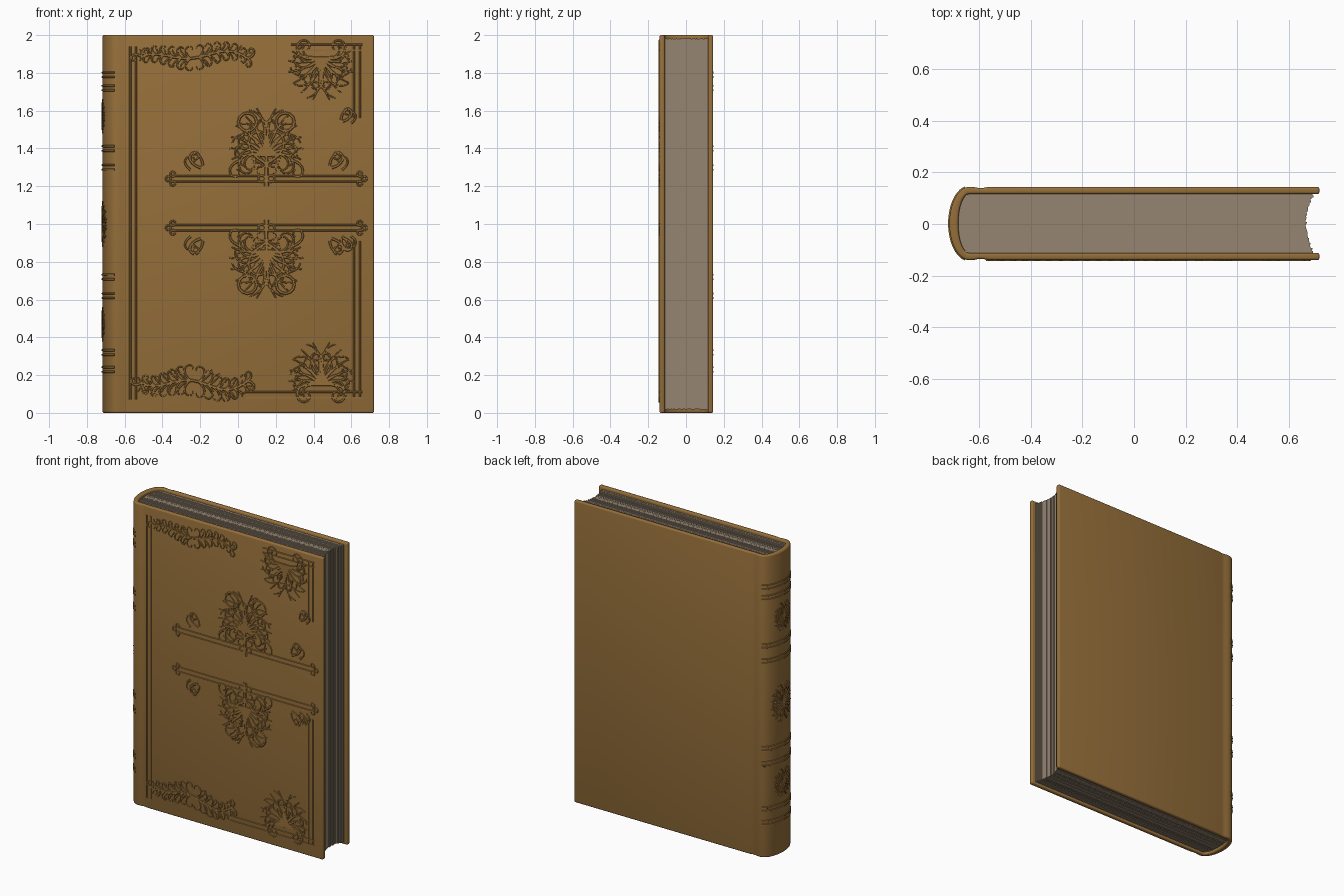
import bpy, bmesh, math, random
from math import sin, cos, pi, radians

if "Cube" in bpy.data.objects:
    bpy.data.objects.remove(bpy.data.objects["Cube"])

random.seed(4)
B, BI = 0.142, 0.114        # outer / inner half thickness of the case
SX, SA, SAI = -0.64, 0.077, 0.042   # spine centre and outer / inner bulge
SHIFT = 0.002


def material(name, rgb):
    m = bpy.data.materials.new(name)
    m.diffuse_color = (*rgb, 1)
    m.use_nodes = True
    m.node_tree.nodes["Principled BSDF"].inputs["Base Color"].default_value = m.diffuse_color
    return m


LEATHER = material("brown_leather", (0.30, 0.158, 0.042))
PAPER = material("aged_paper", (0.30, 0.235, 0.165))


def finish(bm, name, mat, smooth=True):
    bmesh.ops.recalc_face_normals(bm, faces=bm.faces)
    me = bpy.data.meshes.new(name)
    bm.to_mesh(me)
    bm.free()
    ob = bpy.data.objects.new(name, me)
    bpy.context.collection.objects.link(ob)
    me.materials.append(mat)
    if smooth:
        bpy.ops.object.select_all(action='DESELECT')
        ob.select_set(True)
        bpy.context.view_layer.objects.active = ob
        bpy.ops.object.shade_smooth_by_angle(angle=radians(40))
    return ob


# Case: two boards joined by a rounded spine, one C-shaped profile
def spine_arc(a, b, n=26):
    return [(SX - a * cos(t), b * sin(t)) for t in
            [pi / 2 - pi * i / n for i in range(n + 1)]]


hinge = [(0.72, B), (-0.565, B), (-0.585, B - 0.004), (-0.605, B - 0.004), (-0.622, B)]
outer = hinge + spine_arc(SA, B) + [(x, -y) for x, y in reversed(hinge)]
inner = [(0.72, BI)] + spine_arc(SAI, BI) + [(0.72, -BI)]
bm = bmesh.new()
face = bm.faces.new([bm.verts.new((x, y + SHIFT, 0)) for x, y in outer + inner[::-1]])
ext = bmesh.ops.extrude_face_region(bm, geom=[face])
for v in ext["geom"]:
    if isinstance(v, bmesh.types.BMVert):
        v.co.z = 2.0
bmesh.ops.recalc_face_normals(bm, faces=bm.faces)
sharp = [e for e in bm.edges if e.calc_face_angle(0) > radians(50)]
bmesh.ops.bevel(bm, geom=sharp, offset=0.009, segments=3, profile=0.5,
                affect='EDGES', clamp_overlap=True)
finish(bm, "case", LEATHER)

# Page block: thin gatherings, hollow fore edge, rounded back, uneven trim
bm = bmesh.new()
N = 36
for i in range(N):
    y0, y1 = [-BI + 2 * BI * k / N for k in (i, i + 1)]
    s = (y0 + y1) / 2 / BI
    xl = SX - (SAI + 0.002) * math.sqrt(1 - s * s)
    xr = 0.668 + 0.03 * s * s + random.uniform(-0.003, 0.003)
    zb, zt = [0.016 + random.uniform(0, 0.006) for _ in range(2)]
    zt = 2 - zt
    ring = [bm.verts.new((x, y + SHIFT, z)) for x, z in
            ((xl, zb), (xr, zb), (xr, zt), (xl, zt)) for y in (y0, y1)]
    for q in ((0, 2, 4, 6), (1, 3, 5, 7), (0, 1, 3, 2), (2, 3, 5, 4), (4, 5, 7, 6), (6, 7, 1, 0)):
        bm.faces.new([ring[k] for k in q])
finish(bm, "page_block", PAPER, False)


# Raised tooling: tapered ridges laid on a surface given by a mapping
def on_front(u, z, h):
    return (u, -B - h + SHIFT, z)


def on_spine(u, z, h):
    t = u / 0.12
    return (SX - (SA + h) * cos(t), (B + h) * sin(t) + SHIFT, z)


def ridge(bm, pts, w, h, place, taper=True):
    rings, n = [], len(pts) - 1
    for i, (x, z) in enumerate(pts):
        a, b = pts[max(i - 1, 0)], pts[min(i + 1, n)]
        dx, dz = b[0] - a[0], b[1] - a[1]
        d = math.hypot(dx, dz) or 1
        nx, nz = -dz / d, dx / d
        k = w * (1 - 0.55 * i / n if taper else 1)
        rings.append([bm.verts.new(place(x + nx * k * o, z + nz * k * o, e)) for o, e in
                      ((-1, -0.002), (-0.5, h), (0.5, h), (1, -0.002))])
    for r, s in zip(rings, rings[1:]):
        for j in range(4):
            bm.faces.new((r[j], r[(j + 1) % 4], s[(j + 1) % 4], s[j]))
    bm.faces.new(rings[0])
    bm.faces.new(rings[-1])


class Tooling:
    """Collects strokes; flip mirrors them about the height z = flip / 2."""

    def __init__(self, place, flip=None, h=0.0045):
        self.bm, self.place, self.flip, self.h = bmesh.new(), place, flip, h

    def stroke(self, pts, w=0.008, taper=True):
        if self.flip:
            pts = [(x, self.flip - z) for x, z in pts]
        ridge(self.bm, pts, w, self.h, self.place, taper)

    def tendril(self, x, z, ang, length, curl, w=0.008, n=16):
        pts = [(x, z)]
        for i in range(n):
            a = radians(ang + curl * ((i + 0.5) / n) ** 2)
            x, z = x + cos(a) * length / n, z + sin(a) * length / n
            pts.append((x, z))
        self.stroke(pts, w)
        return pts

    def ring(self, x, z, r, w=0.006):
        self.stroke([(x + r * cos(i * pi / 6), z + r * sin(i * pi / 6)) for i in range(13)], w, False)

    def bar(self, x0, z0, x1, z1):
        d = math.hypot(x1 - x0, z1 - z0)
        tx, tz = (x1 - x0) / d, (z1 - z0) / d
        for o in (-0.015, 0.015):
            self.stroke([(x0 - tz * o, z0 + tx * o), (x1 - tz * o, z1 + tx * o)], 0.006, False)

    def knob(self, x, z, s=1):
        for dx, dz in ((0, 0.024), (0, -0.024), (0.024 * s, 0)):
            self.ring(x + dx, z + dz, 0.013)

    def palmette(self, x, z, up, r, petals=5, spread=105):
        # mirrored fan of curling leaves, each a pair of ridges
        for k in range(petals + 1):
            f = k / petals
            for s in (-1, 1):
                a = up + s * spread * f * 0.8
                ln = r * (1.05 - 0.3 * f)
                self.tendril(x, z, a, ln, s * 35, r * 0.036)
                self.tendril(x, z, a - s * 9, ln * 1.1, s * (90 + 130 * f), r * 0.036)
                bx, bz = x + cos(radians(a)) * r * 0.35, z + sin(radians(a)) * r * 0.35
                self.tendril(bx, bz, a + s * 18, ln * 0.6, -s * 170, r * 0.03)

    def volute(self, x, z, s, size):
        # small double scroll, s = side it opens to
        self.tendril(x - s * size * 0.8, z - size * 0.6, 90 - s * 70, size * 4.2, s * 520, 0.009, 26)
        self.tendril(x - s * size, z - size * 0.4, 90 - s * 10, size * 3.2, -s * 330, 0.008, 20)
        self.tendril(x + s * size * 0.2, z - size * 0.8, 90 - s * 50, size * 2, s * 200)

    def vine(self, z, sc):
        # wavy stem with curling leaves on both sides
        stem = [(-0.51 + 0.56 * t, z + sc * (0.035 * cos(t * 7) - 0.06 * (2 * t - 1) ** 2))
                for t in [i / 24 for i in range(25)]]
        self.stroke(stem, 0.009, False)
        for i in range(1, 24, 2):
            x, zz = stem[i]
            g = 1 - abs(i - 12) / 26
            d = -1 if i > 12 else 1
            for s in (-1, 1):
                a = 90 - 90 * d + s * d * 45
                self.tendril(x, zz, a + 180, 0.12 * g * sc, s * d * 240, 0.007)
                self.tendril(x, zz, a + 180 - s * d * 20, 0.085 * g * sc, s * d * 60, 0.007)
        for x, zz, a in ((*stem[0], 150), (*stem[-1], 20)):
            self.tendril(x, zz, a, 0.12, 380, 0.009, 20)
            self.tendril(x, zz, a - 60, 0.09, -300, 0.008)

    def done(self, name):
        finish(self.bm, name, LEATHER)


# Central ornaments above and below the title space
for name, flip in (("upper_centre_ornament", None), ("lower_centre_ornament", 2.22)):
    t = Tooling(on_front, flip)
    t.bar(-0.35, 1.24, 0.65, 1.24)
    t.knob(-0.345, 1.24, -1)
    t.knob(0.645, 1.24)
    t.palmette(0.15, 1.36, 90, 0.25)
    t.palmette(0.15, 1.30, 90, 0.11, 3)
    t.stroke([(0.15, 1.20), (0.15, 1.38)], 0.016)
    for s in (-1, 1):
        t.ring(0.15 + s * 0.1, 1.54, 0.048, 0.009)
        t.ring(0.15 + s * 0.025, 1.24, 0.018)
        t.tendril(0.15, 1.32, 90 - s * 60, 0.40, s * 420, 0.011, 28)
        t.tendril(0.15, 1.36, 90 - s * 75, 0.28, -s * 260, 0.010, 20)
        t.tendril(0.15 + s * 0.13, 1.34, 90 - s * 110, 0.2, -s * 330, 0.009, 20)
        t.volute(0.15 + s * 0.39, 1.33, s, 0.055)
    t.done(name)

# Corner ornaments with their frame lines
for name, flip, drop in (("top_corner_ornament", None, 1.56), ("bottom_corner_ornament", 2.03, 1.12)):
    t = Tooling(on_front, flip)
    t.palmette(0.44, 1.88, -90, 0.22, 5, 115)
    for s in (-1, 1):
        t.tendril(0.44, 1.88, -90 + s * 80, 0.3, s * 360, 0.010, 24)
        t.tendril(0.44, 1.85, -90 + s * 60, 0.2, -s * 300, 0.009, 20)
    t.bar(0.28 if not flip else 0.04, 1.935, 0.66, 1.935)
    t.bar(0.63, 1.95, 0.63, drop)
    t.volute(0.59, drop + 0.01, 1, 0.045)
    t.done(name)

# Leafy vines beside the hinge and the long hinge rule
for name, flip, z, sc in (("top_vine", None, 1.91, 0.95), ("bottom_vine", 2.0, 1.87, 1.2)):
    t = Tooling(on_front, flip)
    t.vine(z, sc)
    t.done(name)
t = Tooling(on_front)
t.bar(-0.555, 0.07, -0.555, 1.94)
t.done("hinge_rule")

# Spine bands and spine ornaments
t = Tooling(on_spine)
for z in (1.79, 1.72, 1.40, 1.30, 0.72, 0.62, 0.32, 0.23):
    for dz in (-0.012, 0.012):
        t.stroke([(0.165 * i / 10, z + dz) for i in range(-10, 11)], 0.007, False)
t.done("spine_bands")
t = Tooling(on_spine)
for z, r in ((1.57, 0.09), (1.0, 0.12), (0.47, 0.09)):
    for up in (90, -90):
        t.palmette(0, z, up, r, 4)
t.done("spine_ornaments")
